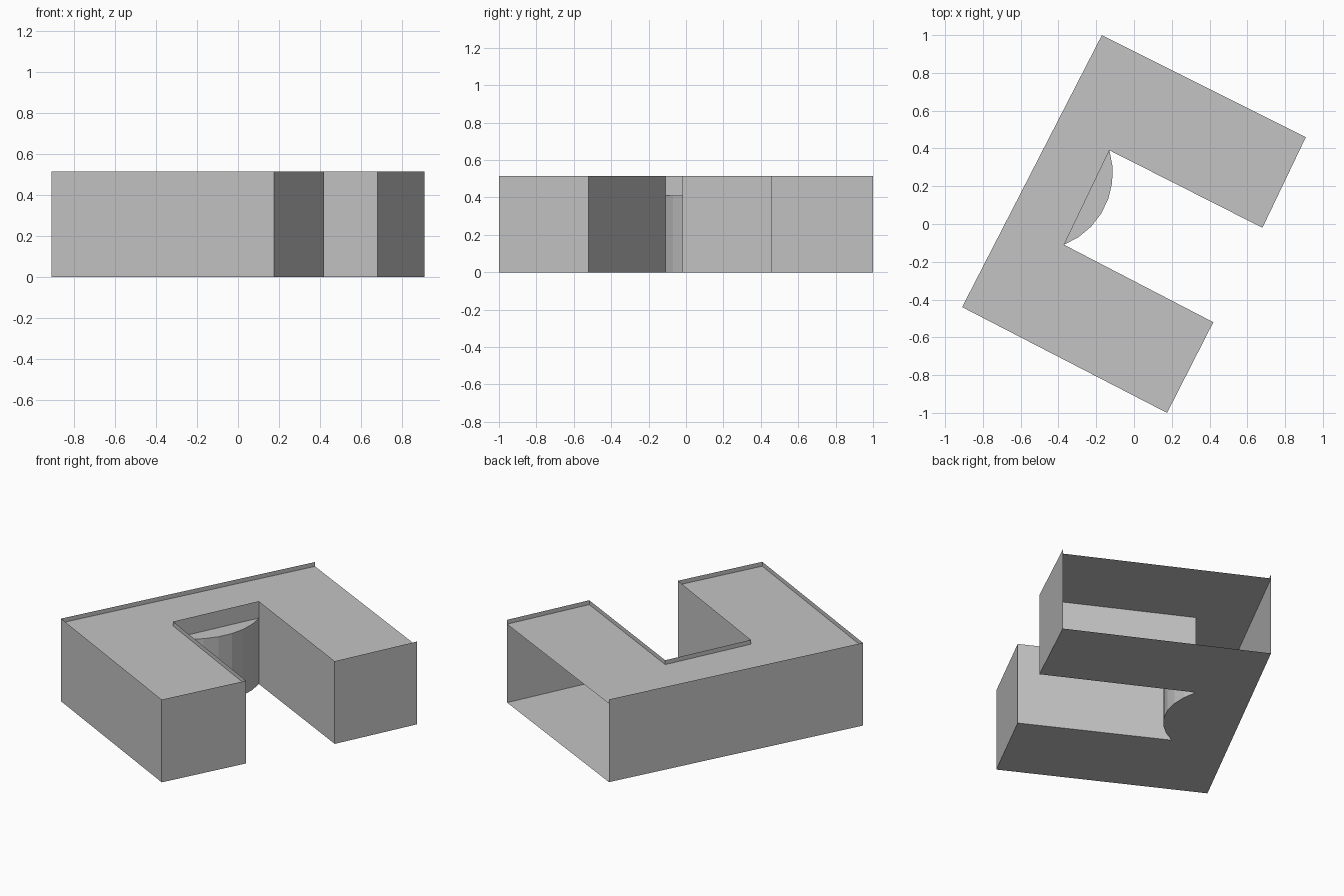
import bpy
import math
from mathutils import Vector

cube = bpy.data.objects.get("Cube")
if cube:
    bpy.data.objects.remove(cube, do_unlink=True)

WALL_TOP, ROOF_Z, BAY_TOP = 0.515, 0.488, 0.41

grey = bpy.data.materials.new("plain grey")
grey.use_nodes = True
colour = (0.55, 0.55, 0.55, 1)
grey.diffuse_color = colour
grey.node_tree.nodes["Principled BSDF"].inputs["Base Color"].default_value = colour


def add_mesh(name, verts, faces):
    mesh = bpy.data.meshes.new(name)
    mesh.from_pydata(verts, [], faces)
    mesh.materials.append(grey)
    obj = bpy.data.objects.new(name, mesh)
    bpy.context.collection.objects.link(obj)
    return obj


def slab(name, outline, z, up=True):
    """Flat sheet at height z, facing up or down."""
    order = list(range(len(outline)))
    add_mesh(name, [(x, y, z) for x, y in outline], [order if up else order[::-1]])


def thin_walls(name, path, height):
    """Sheet walls raised along an open path, facing its right-hand side."""
    n = len(path)
    verts = [(x, y, z) for z in (0, height) for x, y in path]
    add_mesh(name, verts, [(i, i + 1, i + 1 + n, i + n) for i in range(n - 1)])


# U-shaped plan, counter-clockwise; the side from last point to first is open
plan = [(-0.17, 1), (-0.91, -0.44), (0.175, -1), (0.42, -0.52),
        (-0.37, -0.11), (-0.13, 0.39), (0.68, -0.02), (0.91, 0.46)]
thin_walls("outer_walls", plan, WALL_TOP)
slab("floor", plan, 0, up=False)
slab("roof", plan, ROOF_Z)

# Curved bay bulging into the courtyard from its back wall
start, end = Vector(plan[4]), Vector(plan[5])
chord = end - start
bulge = Vector((chord.y, -chord.x)).normalized()
half, depth, steps = chord.length / 2, 0.108, 7
radius = (half ** 2 + depth ** 2) / (2 * depth)
spread = math.asin(half / radius)
centre = (start + end) / 2 - bulge * (radius - depth)
arc = []
for i in range(steps + 1):
    a = spread * (2 * i / steps - 1)
    p = centre + radius * (bulge * math.cos(a) + chord.normalized() * math.sin(a))
    arc.append((p.x, p.y))
thin_walls("bay_wall", arc, BAY_TOP)
slab("bay_roof", arc, BAY_TOP)
slab("bay_floor", arc, 0, up=False)
